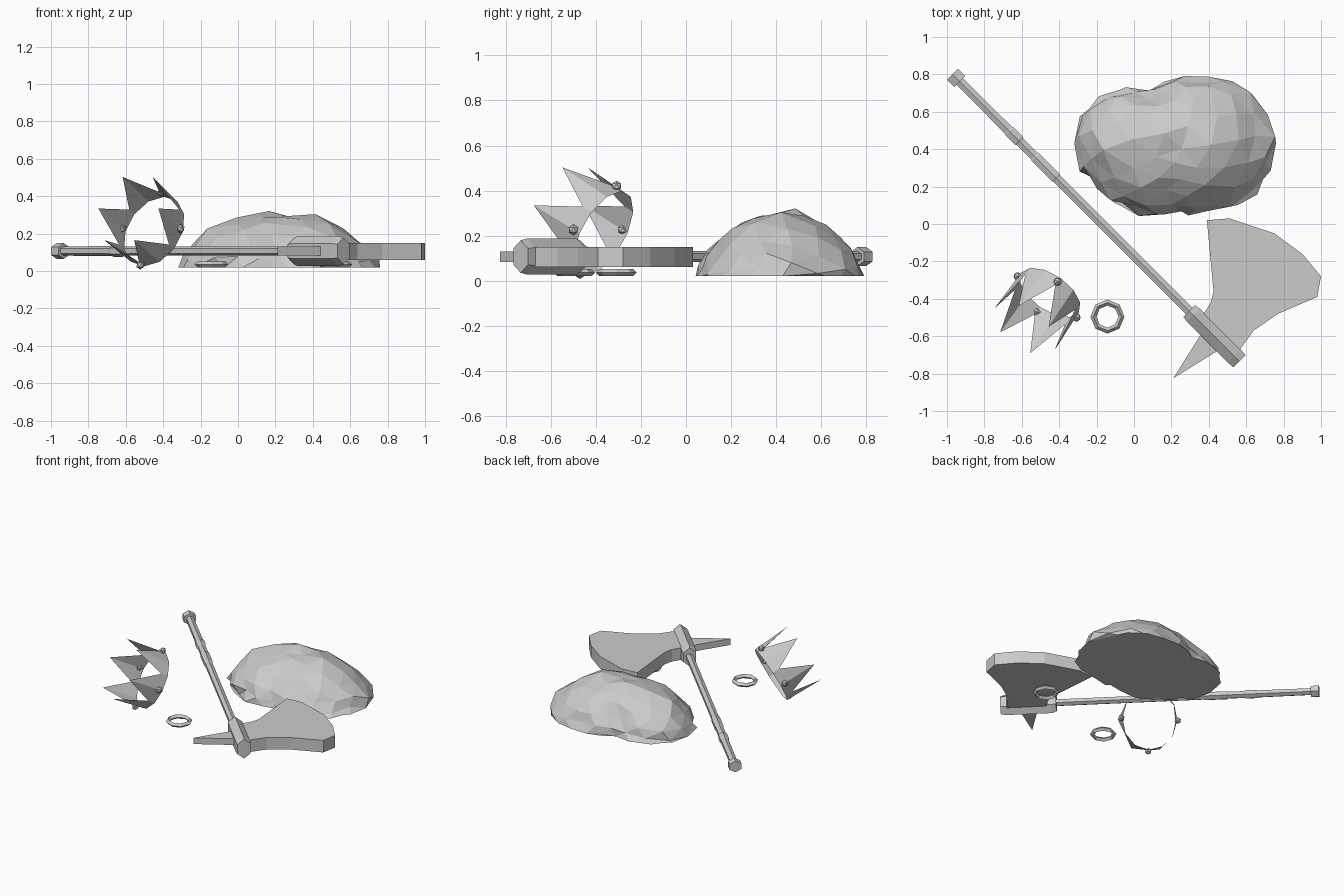
import bpy, bmesh, math, random
from mathutils import Vector, Matrix

if "Cube" in bpy.data.objects:
    bpy.data.objects.remove(bpy.data.objects["Cube"])

random.seed(11)


def finish(name, bm):
    bmesh.ops.recalc_face_normals(bm, faces=bm.faces[:])
    me = bpy.data.meshes.new(name)
    bm.to_mesh(me)
    bm.free()
    ob = bpy.data.objects.new(name, me)
    bpy.context.collection.objects.link(ob)
    return ob


def slab(name, outline, z0, z1):
    """Flat outline extruded between two heights."""
    bm = bmesh.new()
    f = bm.faces.new([bm.verts.new((x, y, z0)) for x, y in outline])
    r = bmesh.ops.extrude_face_region(bm, geom=[f])
    top = [v for v in r["geom"] if isinstance(v, bmesh.types.BMVert)]
    bmesh.ops.translate(bm, verts=top, vec=(0, 0, z1 - z0))
    return finish(name, bm)


# Axe axis: lies diagonally on the ground
START, END, AXE_Z = Vector((-0.97, 0.80)), Vector((0.565, -0.735)), 0.107
AXIS = (END - START).normalized()
SIDE = Vector((-AXIS.y, AXIS.x))


def hex_lathe(name, profile):
    """Six-sided rod on the axe axis; profile rows = (distance, half width, half height)."""
    bm = bmesh.new()
    rings = []
    for d, w, h in profile:
        ring = []
        for k in range(6):
            a = math.pi / 2 + k * math.pi / 3
            p = START + AXIS * d + SIDE * (math.cos(a) * w / 0.866)
            ring.append(bm.verts.new((p.x, p.y, AXE_Z + h * math.sin(a))))
        rings.append(ring)
    for a, b in zip(rings, rings[1:]):
        for k in range(6):
            bm.faces.new((a[k], a[(k + 1) % 6], b[(k + 1) % 6], b[k]))
    bm.faces.new(rings[0])
    bm.faces.new(rings[-1])
    return finish(name, bm)


# Axe handle with grip bands
hex_lathe("axe_handle", [(0.03, .024, .025), (0.42, .026, .026), (0.43, .03, .031),
                         (0.50, .03, .031), (0.51, .025, .025), (0.62, .025, .025),
                         (0.63, .029, .029), (0.78, .029, .029), (0.79, .024, .025),
                         (1.86, .024, .025)])
hex_lathe("axe_pommel", [(0, .041, .042), (0.055, .041, .042)])
hex_lathe("axe_socket", [(1.79, .044, .068), (1.82, .049, .08), (2.13, .049, .08),
                         (2.17, .046, .072)])

# Axe blade and back spike
slab("axe_blade", [(.39, .02), (.51, .03), (.75, -.05), (.90, -.16), (1.0, -.28),
                   (.98, -.39), (.77, -.48), (.64, -.57), (.56, -.68), (.46, -.60),
                   (.36, -.50), (.41, -.42), (.425, -.36)], .06, .15)
slab("axe_spike", [(.21, -.825), (.46, -.67), (.49, -.62), (.42, -.55), (.37, -.57)],
     .083, .13)

# Octagonal rings, one half hidden under the blade
for name, x, y in (("ring_left", -.142, -.495), ("ring_under_blade", .52, -.31)):
    bpy.ops.mesh.primitive_torus_add(major_segments=8, minor_segments=4, major_radius=.075,
                                     minor_radius=.016, location=(x, y, .036))
    bpy.context.object.name = name

# Tilted crown: local x, y across the band, local z toward the spike tips
U = Vector((.82, -.57, 0)).normalized()
A = Vector((-.51, -.73, .455)).normalized()
A = (A - U * A.dot(U)).normalized()
V = A.cross(U)
CROWN = Matrix.Translation((-.465, -.39, .226)) @ Matrix((U, V, A)).transposed().to_4x4()

bm = bmesh.new()
cols = []
N = 12
for i in range(N):
    a = 2 * math.pi * i / N
    h = (.238, .02)[i % 2]
    s = 1 + .2 * h
    cols.append([bm.verts.new((.187 * math.cos(a) * k, .209 * math.sin(a) * k, z))
                 for z, k in ((-.033, 1), (h, s))])
for i in range(N):
    p, q = cols[i], cols[(i + 1) % N]
    bm.faces.new((p[0], q[0], q[1], p[1]))
bmesh.ops.transform(bm, matrix=CROWN, verts=bm.verts[:])
finish("crown_band", bm)

# Crown gems
for k in range(4):
    a = k * math.pi / 2
    p = CROWN @ Vector((.192 * math.cos(a), .218 * math.sin(a), 0))
    bpy.ops.mesh.primitive_ico_sphere_add(subdivisions=1, radius=.024, location=p)
    bpy.context.object.name = f"crown_gem_{k + 1}"

# Boulder: rough faceted mound with an uneven footprint, sliced flat underneath
REACH = [.54, .49, .40, .33, .33, .49, .56, .48, .42, .36, .40, .51]
bm = bmesh.new()
bmesh.ops.create_icosphere(bm, subdivisions=3, radius=1)
bmesh.ops.rotate(bm, verts=bm.verts[:], cent=(0, 0, 0), matrix=Matrix.Rotation(.3, 3, 'X'))
r = bmesh.ops.bisect_plane(bm, geom=bm.verts[:] + bm.edges[:] + bm.faces[:], dist=.03,
                           plane_co=(0, 0, 0), plane_no=(0, 0, 1), clear_inner=True)
rim = [e for e in r["geom_cut"] if isinstance(e, bmesh.types.BMEdge)]
bmesh.ops.contextual_create(bm, geom=rim)
for v in bm.verts:
    t = (math.atan2(v.co.y, v.co.x) / (math.pi / 6)) % 12
    i = int(t) % 12
    reach = REACH[i] + (REACH[(i + 1) % 12] - REACH[i]) * (t - int(t))
    reach *= random.uniform(.95, 1.05)
    z = max(v.co.z, 0)
    z = 0 if z < .04 else z ** 1.3 * random.uniform(.92, 1.06)
    v.co = Vector((.22 + v.co.x * reach, .43 + v.co.y * reach, .02 + z * .295))
finish("boulder", bm)
